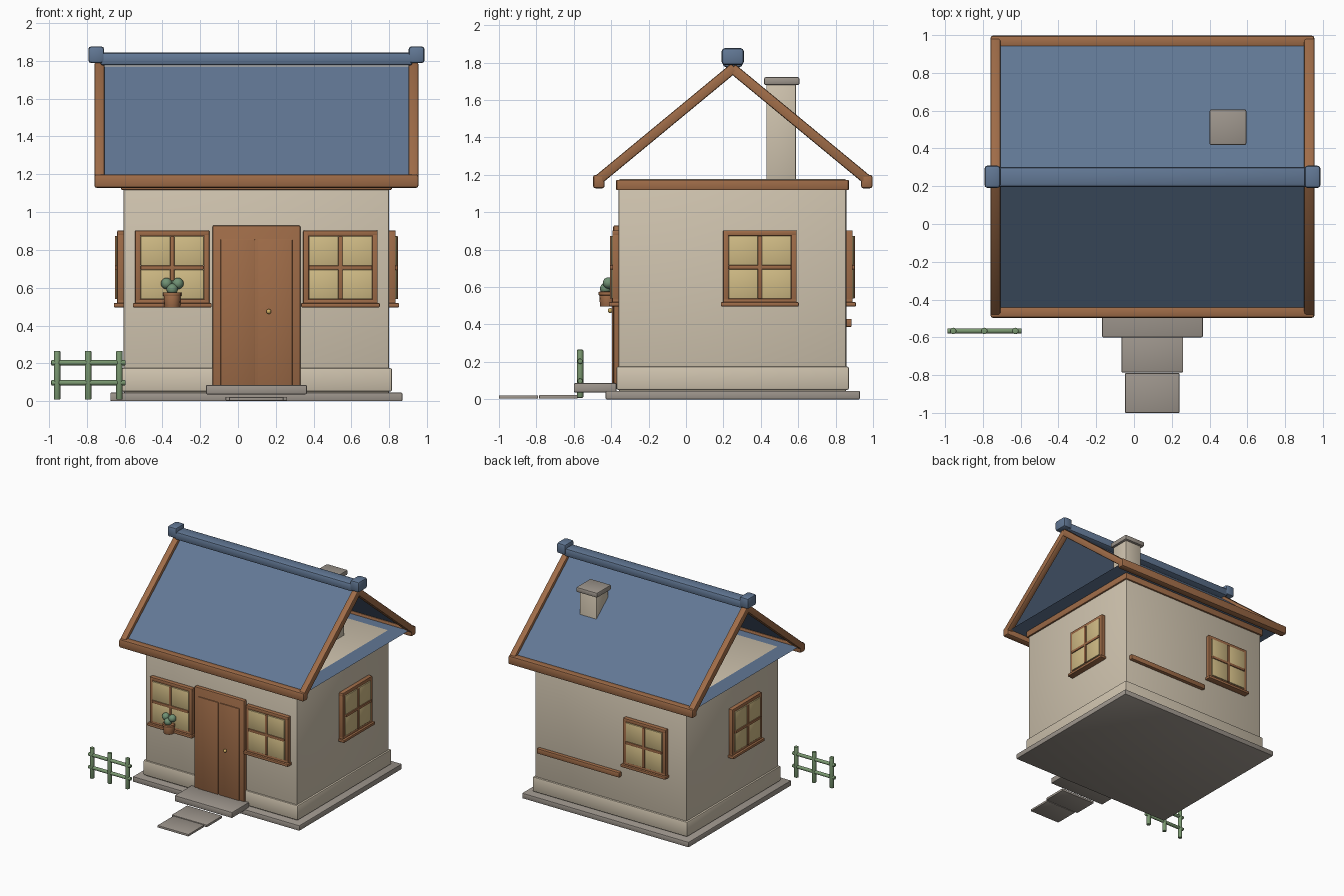
import bpy, bmesh, math
from mathutils import Vector, Matrix

cube = bpy.data.objects.get("Cube")
if cube:
    bpy.data.objects.remove(cube, do_unlink=True)


def material(name, r, g, b):
    """Flat material from 0-255 display values, stored as linear."""
    lin = [((c / 255 + 0.055) / 1.055) ** 2.4 for c in (r, g, b)] + [1]
    m = bpy.data.materials.new(name)
    m.use_nodes = True
    m.diffuse_color = lin
    m.node_tree.nodes["Principled BSDF"].inputs["Base Color"].default_value = lin
    return m


PLASTER = material("cream_plaster", 208, 196, 175)
ROOF = material("slate_blue", 98, 120, 149)
WOOD = material("warm_wood", 159, 108, 72)
STONE = material("grey_stone", 158, 150, 141)
GLASS = material("amber_glass", 208, 187, 133)
GREEN = material("fence_green", 122, 152, 112)
LEAF = material("leaf_green", 112, 145, 116)
BRASS = material("brass", 205, 172, 98)


def finish(name, bm, mat, matrix=None):
    bmesh.ops.recalc_face_normals(bm, faces=bm.faces)
    if matrix:
        bm.transform(matrix)
    me = bpy.data.meshes.new(name)
    for f in bm.faces:
        f.smooth = True
    bm.to_mesh(me)
    bm.free()
    me.set_sharp_from_angle(angle=math.radians(35))
    me.materials.append(mat)
    ob = bpy.data.objects.new(name, me)
    bpy.context.scene.collection.objects.link(ob)
    return ob


def box(name, mat, xs, ys, zs, bevel=0.006, matrix=None):
    """Bevelled box between the given (low, high) limits."""
    bm = bmesh.new()
    bmesh.ops.create_cube(bm, size=1)
    for v in bm.verts:
        v.co = [lim[0] if c < 0 else lim[1] for c, lim in zip(v.co, (xs, ys, zs))]
    if bevel:
        bmesh.ops.bevel(bm, geom=bm.edges[:], offset=bevel, segments=2,
                        profile=0.5, affect='EDGES')
    return finish(name, bm, mat, matrix)


def rod(name, mat, a, b, r1, r2=None, bevel=0.004):
    """Cylinder or cone from point a to point b."""
    a, b = Vector(a), Vector(b)
    bm = bmesh.new()
    bmesh.ops.create_cone(bm, cap_ends=True, segments=16, radius1=r1,
                          radius2=r2 or r1, depth=(b - a).length)
    caps = [e for e in bm.edges if abs(e.verts[0].co.z - e.verts[1].co.z) < 1e-5]
    bmesh.ops.bevel(bm, geom=caps, offset=bevel, segments=2, profile=0.5, affect='EDGES')
    turn = (b - a).to_track_quat('Z', 'Y').to_matrix().to_4x4()
    return finish(name, bm, mat, Matrix.Translation((a + b) / 2) @ turn)


def ball(name, mat, centre, r):
    bm = bmesh.new()
    bmesh.ops.create_uvsphere(bm, u_segments=16, v_segments=10, radius=r)
    return finish(name, bm, mat, Matrix.Translation(centre))


# Body of the house
LEFT, RIGHT, FRONT, BACK = -0.605, 0.8, -0.36, 0.857
MID_Y = 0.25
box("foundation", STONE, (-0.675, 0.87), (-0.43, 0.93), (0, 0.045))
box("plinth", PLASTER, (LEFT - 0.015, RIGHT + 0.015), (FRONT - 0.012, BACK + 0.014), (0.05, 0.175), 0.01)
box("walls", PLASTER, (LEFT, RIGHT), (FRONT, BACK), (0.04, 1.177), 0.01)
# Top beams around the walls
for n, y in (("front", FRONT), ("back", BACK)):
    box(n + "_wall_beam", WOOD, (LEFT - 0.012, RIGHT + 0.012), (y - 0.014, y + 0.014), (1.118, 1.173))
for n, x in (("right", LEFT), ("left", RIGHT)):
    box(n + "_wall_beam", WOOD, (x - 0.014, x + 0.014), (FRONT - 0.012, BACK + 0.012), (1.118, 1.173))

# Roof: two slopes and a flat underside, open at the gables
EAVE, RUN, RIDGE = 1.175, 0.72, 1.77
bm = bmesh.new()
rings = [[bm.verts.new((x, MID_Y + y, z)) for y, z in ((-RUN, EAVE), (0, RIDGE), (RUN, EAVE))]
         for x in (-0.735, 0.93)]
for i in range(3):
    j = (i + 1) % 3
    bm.faces.new((rings[0][i], rings[0][j], rings[1][j], rings[1][i]))
finish("roof_slopes", bm, ROOF)

# Gable boards and eave boards
slope = math.atan2(RIDGE - EAVE, RUN)
length = math.hypot(RIDGE - EAVE, RUN)
for side, s in (("front", -1), ("back", 1)):
    y = MID_Y + s * 0.716
    box(side + "_eave_board", WOOD, (-0.76, 0.955), (y - 0.031, y + 0.031), (1.128, 1.2), 0.013)
    for end, x in (("right", -0.733), ("left", 0.928)):
        place = (Matrix.Translation((x, MID_Y + s * RUN / 2, (EAVE + RIDGE) / 2 - 0.003))
                 @ Matrix.Rotation(-s * slope, 4, 'X'))
        box(f"{side}_{end}_gable_board", WOOD, (-0.027, 0.027), (-length / 2 - 0.005, length / 2 + 0.012),
            (-0.027, 0.027), 0.01, place)

# Ridge cap
box("ridge_cap", ROOF, (-0.73, 0.925), (MID_Y - 0.053, MID_Y + 0.053), (1.775, 1.845), 0.018)
for n, x in (("right", -0.75), ("left", 0.945)):
    box(n + "_ridge_end", ROOF, (x - 0.042, x + 0.042), (MID_Y - 0.059, MID_Y + 0.059), (1.788, 1.877), 0.016)

# Chimney
box("chimney", PLASTER, (0.42, 0.575), (0.43, 0.587), (1.17, 1.69), 0.004)
box("chimney_cap", STONE, (0.4, 0.595), (0.417, 0.607), (1.68, 1.722), 0.01)


# Windows, built facing -y around the middle of the frame, then turned
def window(name, x, y, degrees):
    place = Matrix.Translation((x, y, 0.706)) @ Matrix.Rotation(math.radians(degrees), 4, 'Z')
    half, edge = 0.197, 0.03
    inner = half - edge
    for s, n in ((-1, "low"), (1, "high")):
        lim = sorted((s * inner, s * half))
        box(f"{name}_rail_{n}", WOOD, (-half, half), (-0.034, 0.01), lim, 0.006, place)
        box(f"{name}_stile_{n}", WOOD, lim, (-0.034, 0.01), (-half, half), 0.006, place)
        for t in (-1, 1):
            box(f"{name}_pane", GLASS, sorted((s * 0.011, s * inner)), (-0.04, 0.005),
                sorted((t * 0.011, t * inner)), 0.003, place)
    box(name + "_mullion", WOOD, (-0.011, 0.011), (-0.046, 0.01), (-inner, inner), 0.003, place)
    box(name + "_crossbar", WOOD, (-inner, inner), (-0.046, 0.01), (-0.011, 0.011), 0.003, place)
    box(name + "_sill", WOOD, (-0.208, 0.208), (-0.052, 0.01), (-0.21, -0.187), 0.005, place)


window("front_right_window", -0.348, FRONT, 0)
window("front_left_window", 0.542, FRONT, 0)
window("left_window", RIGHT, 0.395, 90)
window("back_window", -0.235, BACK, 180)
window("right_window", LEFT, 0.1, -90)
box("back_board", WOOD, (0, 0.765), (BACK - 0.01, 0.886), (0.387, 0.43))

# Door
DOOR_X = 0.0975
box("door_frame", WOOD, (DOOR_X - 0.233, DOOR_X + 0.233), (-0.389, -0.35), (0.07, 0.93), 0.01)
for n, s in (("right", -1), ("left", 1)):
    box(n + "_door_leaf", WOOD, sorted((DOOR_X + s * 0.007, DOOR_X + s * 0.19)),
        (-0.396, -0.37), (0.08, 0.856), 0.005)
ball("door_knob", BRASS, (0.163, -0.405, 0.474), 0.013)

# Doorstep and path
box("doorstep", STONE, (-0.17, 0.365), (-0.6, -0.372), (0.036, 0.086), 0.008)
box("near_path_stone", STONE, (-0.065, 0.26), (-0.785, -0.58), (0.003, 0.023), 0.003)
box("far_path_stone", STONE, (-0.047, 0.24), (-1, -0.79), (0.003, 0.021), 0.003)

# Fence
FENCE_Y = -0.566
for i in range(3):
    x = -0.957 + i * 0.1645
    rod(f"fence_post_{i + 1}", GREEN, (x, FENCE_Y, 0.008), (x, FENCE_Y, 0.265), 0.017)
for n, z in (("lower", 0.097), ("upper", 0.203)):
    rod(n + "_fence_rail", GREEN, (-0.988, FENCE_Y, z), (-0.595, FENCE_Y, z), 0.014)

# Potted plant on the sill
rod("plant_pot", WOOD, (-0.348, -0.418, 0.495), (-0.348, -0.418, 0.56), 0.042, 0.045)
rod("pot_rim", WOOD, (-0.348, -0.418, 0.555), (-0.348, -0.418, 0.575), 0.049)
for x, y, z in ((-0.378, -0.415, 0.622), (-0.318, -0.415, 0.622), (-0.348, -0.43, 0.592), (-0.348, -0.4, 0.61)):
    ball("plant_leaf", LEAF, (x, y, z), 0.03)
